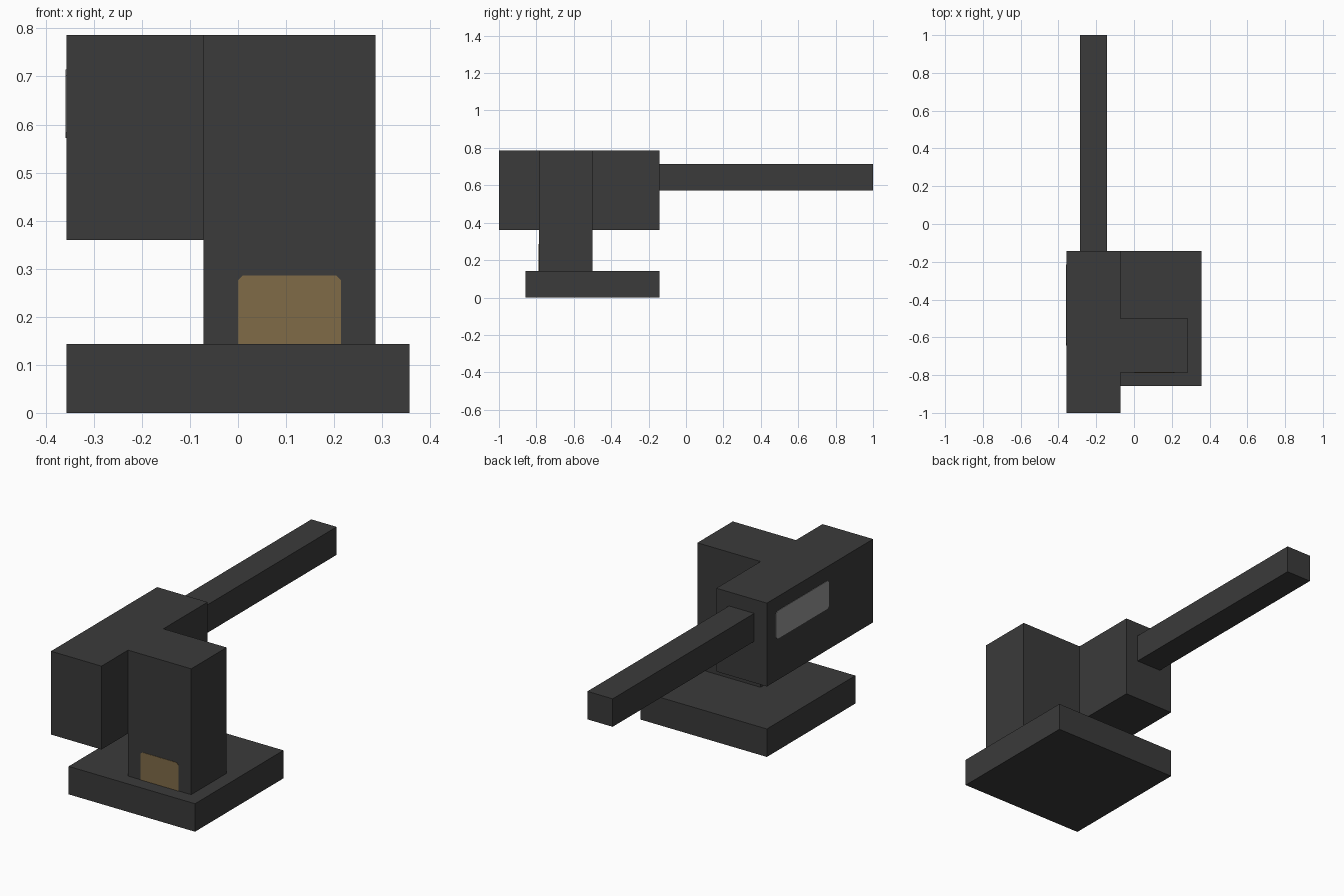
import bpy
import bmesh

if "Cube" in bpy.data.objects:
    bpy.data.objects.remove(bpy.data.objects["Cube"])

U = 1 / 14  # grid unit of the blocky design


def material(name, rgb):
    m = bpy.data.materials.new(name)
    m.diffuse_color = (*rgb, 1)
    m.use_nodes = True
    m.node_tree.nodes["Principled BSDF"].inputs["Base Color"].default_value = m.diffuse_color
    return m


dark = material("charcoal", (0.043, 0.043, 0.043))
gold = material("dull_brass", (0.215, 0.147, 0.064))
grey = material("light_grey", (0.32, 0.32, 0.32))


def finish(name, bm, mat):
    bmesh.ops.recalc_face_normals(bm, faces=bm.faces[:])
    mesh = bpy.data.meshes.new(name)
    bm.to_mesh(mesh)
    bm.free()
    mesh.materials.append(mat)
    obj = bpy.data.objects.new(name, mesh)
    bpy.context.collection.objects.link(obj)
    return obj


def box(name, lo, hi, mat):
    bm = bmesh.new()
    bmesh.ops.create_cube(bm, size=1)
    for v in bm.verts:
        for i in range(3):
            v.co[i] = hi[i] if v.co[i] > 0 else lo[i]
    return finish(name, bm, mat)


def plate(name, a0, a1, z0, z1, top_cut, bottom_cut, place, push, mat):
    """Thin panel with clipped corners; place maps (a, z) to 3D."""
    t, b = top_cut, bottom_cut
    outline = [(a0 + b, z0), (a1 - b, z0), (a1, z0 + b), (a1, z1 - t),
               (a1 - t, z1), (a0 + t, z1), (a0, z1 - t), (a0, z0 + b)]
    outline = list(dict.fromkeys(outline))
    bm = bmesh.new()
    face = bm.faces.new([bm.verts.new(place(a, z)) for a, z in outline])
    ext = bmesh.ops.extrude_face_region(bm, geom=[face])
    verts = [g for g in ext["geom"] if isinstance(g, bmesh.types.BMVert)]
    bmesh.ops.translate(bm, verts=verts, vec=push)
    return finish(name, bm, mat)


# Square foot, upright column, side body and long rear bar
box("base", (-5 * U, -12 * U, 0), (5 * U, -2 * U, 2 * U), dark)
box("column", (-U, -11 * U, 2 * U), (4 * U, -7 * U, 11 * U), dark)
box("body", (-5 * U, -14 * U, 0.36), (-U, -2 * U, 11 * U), dark)
box("rear_bar", (-4 * U, -2 * U, 8 * U), (-2 * U, 14 * U, 10 * U), dark)

# Brass panel at the foot of the column front
plate("front_panel", 0, 3 * U, 2 * U, 4 * U, 0.01, 0,
      lambda a, z: (a, -11 * U, z), (0, -0.002, 0), gold)

# Grey panel on the outer side of the body
plate("side_panel", -9 * U, -3 * U, 8 * U, 10 * U, 0.012, 0.012,
      lambda a, z: (-5 * U, a, z), (-0.002, 0, 0), grey)
